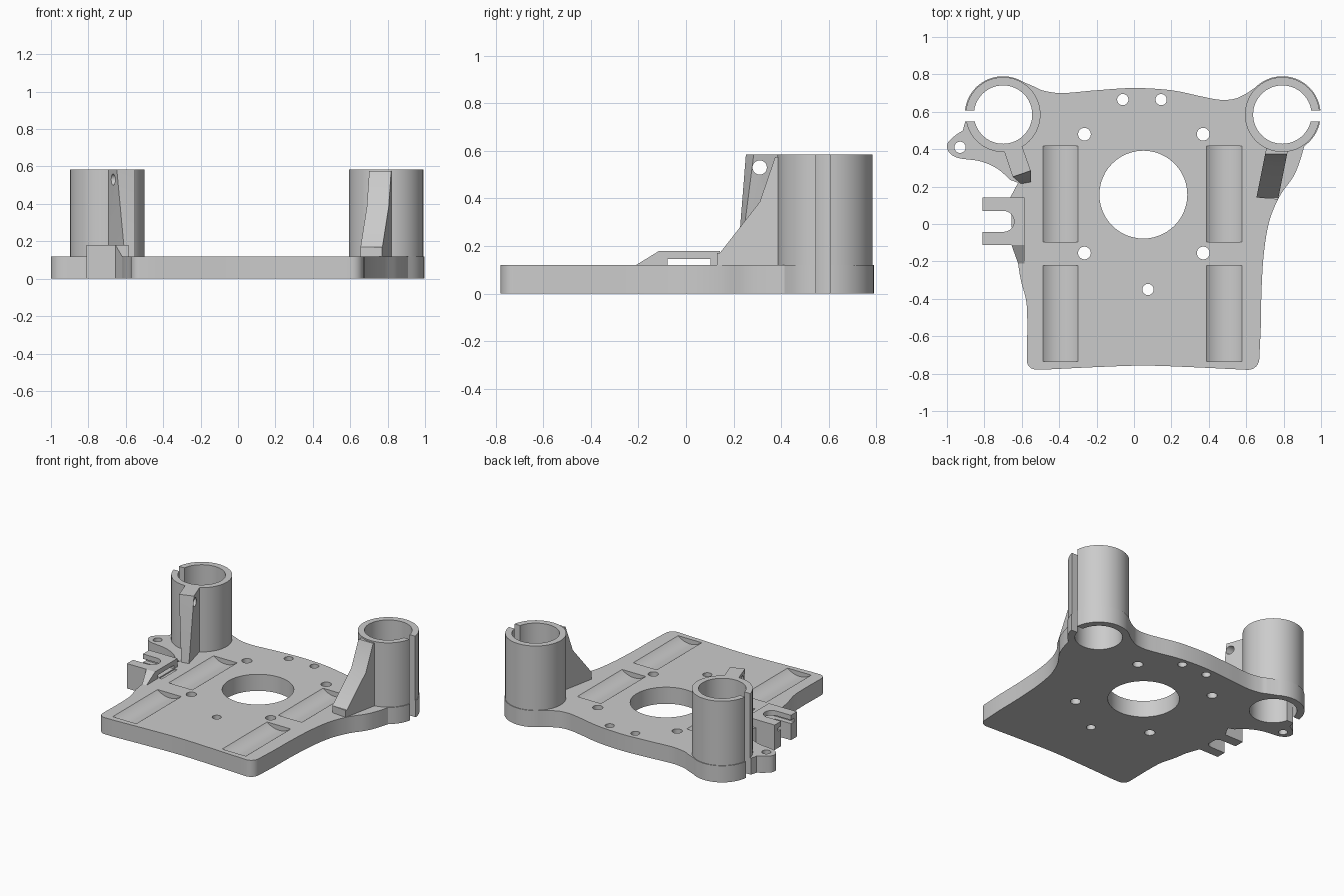
import bpy, bmesh, math
from mathutils import Vector

cube = bpy.data.objects.get("Cube")
if cube:
    bpy.data.objects.remove(cube, do_unlink=True)

grey = bpy.data.materials.new("printed grey")
grey.use_nodes = True
grey.diffuse_color = (0.6, 0.6, 0.6, 1)
grey.node_tree.nodes["Principled BSDF"].inputs["Base Color"].default_value = (0.6, 0.6, 0.6, 1)

PLATE, TOP = 0.12, 0.585
LEFT, RIGHT = (0.793, 0.585), (-0.7, 0.585)


def finish(name, bm):
    bmesh.ops.recalc_face_normals(bm, faces=bm.faces)
    mesh = bpy.data.meshes.new(name)
    bm.to_mesh(mesh)
    bm.free()
    mesh.materials.append(grey)
    obj = bpy.data.objects.new(name, mesh)
    bpy.context.collection.objects.link(obj)
    return obj


def prism(name, outline, z0, z1):
    bm = bmesh.new()
    face = bm.faces.new([bm.verts.new((x, y, z0)) for x, y in outline])
    top = bmesh.ops.extrude_face_region(bm, geom=[face])["geom"]
    bmesh.ops.translate(bm, vec=(0, 0, z1 - z0),
                        verts=[v for v in top if isinstance(v, bmesh.types.BMVert)])
    return finish(name, bm)


def box(name, x0, x1, y0, y1, z0, z1):
    return prism(name, [(x0, y0), (x1, y0), (x1, y1), (x0, y1)], z0, z1)


def hull(name, points):
    bm = bmesh.new()
    for p in points:
        bm.verts.new(p)
    bmesh.ops.convex_hull(bm, input=bm.verts)
    bmesh.ops.dissolve_limit(bm, angle_limit=0.02, verts=bm.verts, edges=bm.edges)
    return finish(name, bm)


def arc(centre, r, start, end, n=32):
    angles = [math.radians(start + (end - start) * i / n) for i in range(n + 1)]
    return [(centre[0] + r * math.cos(a), centre[1] + r * math.sin(a)) for a in angles]


def disc(name, centre, r, z0, z1, n=48):
    return prism(name, arc(centre, r, 0, 360, n)[:-1], z0, z1)


def spline(points, steps=6):
    # Open smooth curve through the points
    pts = [Vector(p) for p in points]
    pts = [2 * pts[0] - pts[1]] + pts + [2 * pts[-1] - pts[-2]]
    out = []
    for a, b, c, d in zip(pts, pts[1:], pts[2:], pts[3:]):
        for i in range(steps):
            t = i / steps
            p = (2 * b + (c - a) * t + (2 * a - 5 * b + 4 * c - d) * t * t
                 + (3 * b - a - 3 * c + d) * t ** 3) / 2
            out.append((p.x, p.y))
    return out + [tuple(points[-1])]


def combine(obj, other, operation="DIFFERENCE"):
    mod = obj.modifiers.new("cut", "BOOLEAN")
    mod.object, mod.operation, mod.solver = other, operation, "EXACT"
    bpy.context.view_layer.objects.active = obj
    bpy.ops.object.modifier_apply(modifier=mod.name)
    bpy.data.objects.remove(other, do_unlink=True)


# Base plate outline, counter-clockwise from the front right corner
outline = arc((-0.525, -0.73), 0.048, 180, 270, 6)
outline += spline([(-0.45, -0.777), (-0.2, -0.765), (0.05, -0.757), (0.3, -0.765), (0.55, -0.777)])
outline += arc((0.61, -0.72), 0.06, 270, 355, 6)
outline += spline([(0.678, -0.55), (0.682, -0.35), (0.695, -0.15), (0.725, 0.02), (0.78, 0.15),
                   (0.85, 0.25), (0.885, 0.33), (0.91, 0.415)])
outline += arc(LEFT, 0.205, -50, 135)
outline += spline([(0.605, 0.7), (0.54, 0.67), (0.46, 0.664), (0.36, 0.682), (0.2, 0.715), (0, 0.727),
                   (-0.2, 0.715), (-0.38, 0.7), (-0.48, 0.712), (-0.53, 0.733)])
outline += arc(RIGHT, 0.205, 58, 190)
outline += spline([(-0.915, 0.5), (-0.96, 0.47), (-0.997, 0.43), (-0.99, 0.385), (-0.94, 0.353),
                   (-0.82, 0.335), (-0.73, 0.295), (-0.66, 0.235)])
outline += [(-0.62, 0.22), (-0.66, 0.145), (-0.65, -0.11)]
outline += spline([(-0.62, -0.21), (-0.605, -0.3), (-0.575, -0.42), (-0.57, -0.55)])
plate = prism("base_plate", outline, 0, PLATE)

# Motor opening and bolt holes
holes = [(0.05, 0.157, 0.235), (-0.06, 0.665, 0.03), (0.145, 0.665, 0.03), (0.075, -0.35, 0.03),
         (-0.93, 0.41, 0.03)]
holes += [(x, y, 0.034) for x in (-0.265, 0.37) for y in (-0.155, 0.48)]
for x, y, r in holes:
    combine(plate, disc("hole_cutter", (x, y), r, -0.1, 0.3))

# Shallow rounded troughs in the top of the plate
for x in (-0.393, 0.483):
    for y0, y1 in ((-0.735, -0.222), (-0.095, 0.417)):
        trough = disc("trough_cutter", (x, 0), 0.146, y0, y1, 64)
        for v in trough.data.vertices:
            px, py, pz = v.co
            v.co = (px, pz, PLATE + 0.111 + py)
        trough.data.flip_normals()
        combine(plate, trough)

parts = [plate]

# Clamp towers
towers = []
for name, centre in (("left_tower", LEFT), ("right_tower", RIGHT)):
    towers.append(disc(name, centre, 0.2, PLATE, TOP, 64))

# Sloped rib of the left tower
slope = [(0.142, PLATE), (0.142, 0.17), (0.31, 0.385), (0.375, TOP - 0.01), (0.45, TOP - 0.01), (0.45, PLATE)]
left_rib = hull("left_rib", [(0.655 + w + (y - 0.142) * 0.2, y - w * 0.1, z)
                             for w in (0, 0.115) for y, z in slope])
# Hollow the line of the rib where the hull bridges it
notch = prism("rib_cutter", [(0.142, 0.17), (0.31, 0.385), (0.375, 0.575), (0.3, 0.65), (0.05, 0.65), (0.05, 0.17)], 0.5, 1)
for v in notch.data.vertices:
    y, z, x = v.co
    v.co = (x, y, z)
combine(left_rib, notch)

# Tapered lug of the right tower with its cross hole
lug = hull("right_lug", [(-0.705, 0.42, TOP), (-0.648, 0.252, TOP), (-0.552, 0.285, TOP), (-0.6, 0.42, TOP),
                         (-0.705, 0.42, PLATE), (-0.605, 0.215, PLATE), (-0.55, 0.225, PLATE), (-0.6, 0.42, PLATE)])
pin = disc("pin_cutter", (0.31, 0.53), 0.03, -0.9, -0.4, 32)
for v in pin.data.vertices:
    y, z, x = v.co
    v.co = (x, y, z)
combine(lug, pin)

# Bores and clamp slits through plate, towers and ribs
for obj in (plate, left_rib, lug, *towers):
    for centre in (LEFT, RIGHT):
        combine(obj, disc("bore_cutter", centre, 0.156, -0.1, 0.8, 64))
for obj, x0, x1 in ((plate, 0.9, 1.1), (towers[0], 0.9, 1.1), (plate, -1.1, -0.8), (towers[1], -1.1, -0.8)):
    combine(obj, box("slit_cutter", x0, x1, 0.547, 0.607, -0.1, 0.8))

# Forked bracket on the right edge
bracket = box("fork_bracket", -0.81, -0.585, -0.112, 0.143, 0, 0.18)
fork = [(-0.9, -0.042)] + arc((-0.697, 0.014), 0.056, -90, 90, 16) + [(-0.9, 0.07)]
combine(bracket, prism("fork_cutter", fork, -0.1, 0.3))
window = (-0.9, -0.56, -0.078, 0.103, PLATE, 0.145)
combine(bracket, box("window_cutter", *window))
combine(plate, box("recess_cutter", -0.585, -0.56, -0.07, 0.105, 0.112, 0.2))

# Wedge that runs the bracket down onto the plate
wedge = hull("bracket_wedge", [(-0.655, -0.112, 0), (-0.585, -0.112, 0), (-0.655, -0.112, 0.18), (-0.585, -0.112, 0.18),
                               (-0.585, -0.21, PLATE), (-0.62, -0.21, PLATE), (-0.585, -0.21, 0), (-0.62, -0.21, 0)])

parts += [left_rib, lug, bracket, wedge] + towers
bpy.ops.object.select_all(action="DESELECT")
for obj in parts:
    obj.select_set(True)
bpy.context.view_layer.objects.active = plate
bpy.ops.object.shade_smooth_by_angle(angle=math.radians(30))
